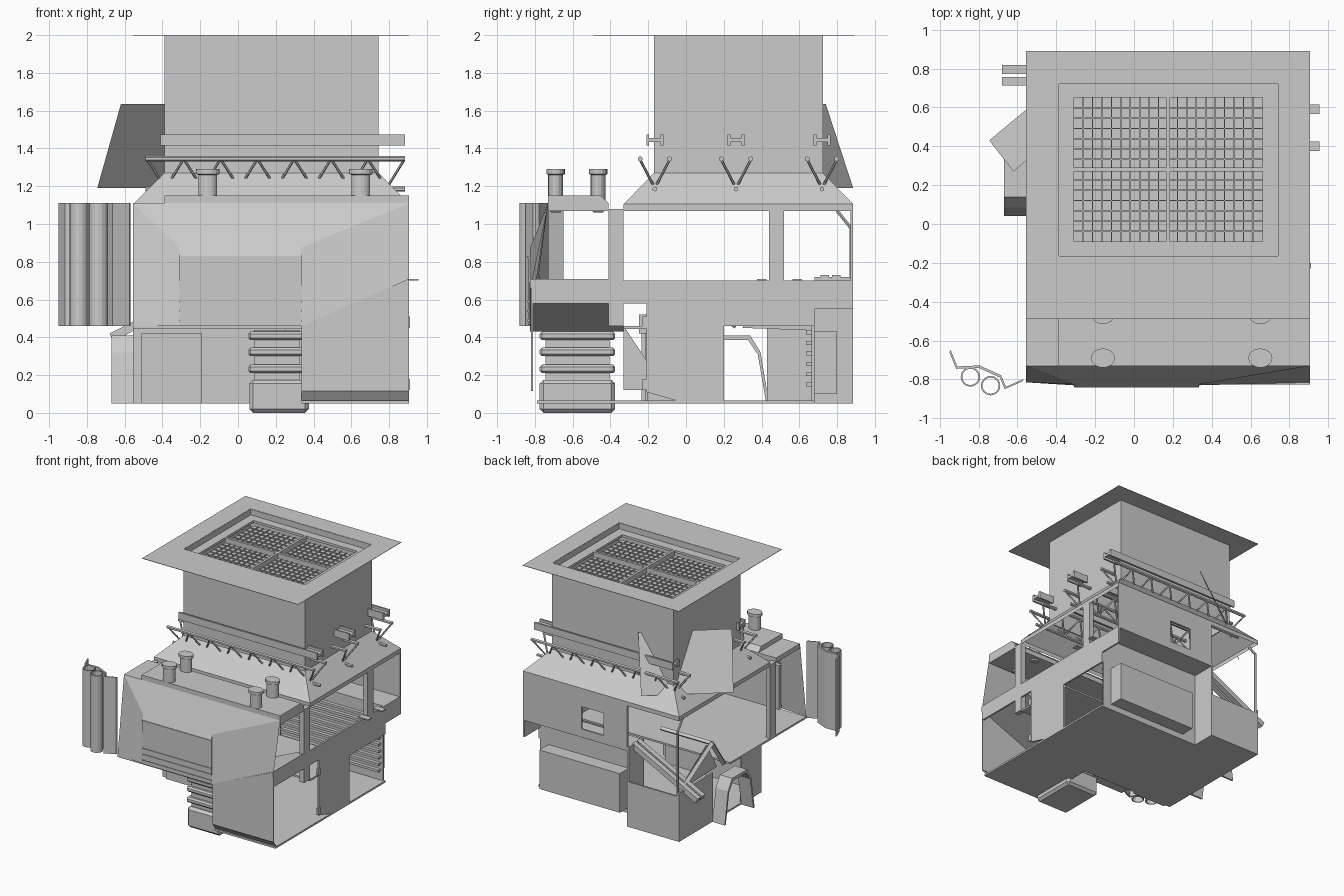
import bpy, bmesh, math
from mathutils import Vector

if "Cube" in bpy.data.objects:
    bpy.data.objects.remove(bpy.data.objects["Cube"])


def mesh(name, verts, faces):
    me = bpy.data.meshes.new(name)
    me.from_pydata(verts, [], faces)
    ob = bpy.data.objects.new(name, me)
    bpy.context.collection.objects.link(ob)
    bm = bmesh.new()
    bm.from_mesh(me)
    bmesh.ops.recalc_face_normals(bm, faces=bm.faces)
    bm.to_mesh(me)
    bm.free()
    return ob


def prism(name, profile, axis, a, b):
    """Extrude a 2D profile along axis; profile holds the other two coordinates in order."""
    n = len(profile)
    verts = []
    for t in (a, b):
        for p in profile:
            v = list(p)
            v.insert(axis, t)
            verts.append(v)
    faces = [list(range(n)), list(range(n, 2 * n))]
    faces += [[i, (i + 1) % n, n + (i + 1) % n, n + i] for i in range(n)]
    return mesh(name, verts, faces)


def box(name, x0, x1, y0, y1, z0, z1, bevel=0):
    ob = prism(name, [(x0, y0), (x1, y0), (x1, y1), (x0, y1)], 2, z0, z1)
    if bevel:
        m = ob.modifiers.new("bevel", 'BEVEL')
        m.width, m.segments = bevel, 1
    return ob


def sheet(name, *pts):
    return mesh(name, pts, [list(range(len(pts)))])


def lathe(name, base, axis, rings, n=12, squash=1, caps=True):
    """Round part from (radius, distance) rings along an axis."""
    q = Vector((0, 0, 1)).rotation_difference(Vector(axis))
    verts = [Vector(base) + q @ Vector((r * math.cos(2 * math.pi * i / n),
             squash * r * math.sin(2 * math.pi * i / n), h)) for r, h in rings for i in range(n)]
    faces = [[k * n + i, k * n + (i + 1) % n, (k + 1) * n + (i + 1) % n, (k + 1) * n + i]
             for k in range(len(rings) - 1) for i in range(n)]
    if caps:
        faces += [list(range(n)), list(range(len(verts) - n, len(verts)))]
    return mesh(name, verts, faces)


def rod(name, p, q, r, n=6):
    d = Vector(q) - Vector(p)
    return lathe(name, p, d.normalized(), [(r, 0), (r, d.length)], n)


def frame(name, o, i, z0, z1):
    """Horizontal picture-frame; o and i are (x0, x1, y0, y1)."""
    v = [(r[a], r[b], z) for z in (z0, z1) for r in (o, i) for a, b in ((0, 2), (1, 2), (1, 3), (0, 3))]
    f = []
    for k in range(4):
        j = (k + 1) % 4
        f += [[k, j, 4 + j, 4 + k], [8 + k, 8 + j, 12 + j, 12 + k],
              [k, j, 8 + j, 8 + k], [4 + k, 4 + j, 12 + j, 12 + k]]
    return mesh(name, v, f)


L, R = -.555, .905

# tower with wide cap and recessed grates
TW = (-.39, .745, -.17, .725)
IN = (-.31, .66, -.09, .65)
for nm, x0, x1, y0, y1 in (("front", -.39, .745, -.17, -.165), ("back", -.39, .745, .72, .725),
                           ("left", -.39, -.385, -.17, .725), ("right", .74, .745, -.17, .725)):
    box("tower_wall_" + nm, x0, x1, y0, y1, 1.25, 1.999)
frame("tower_cap", (L, R, -.49, .89), TW, 1.997, 2.0)
frame("grate_ledge", TW, IN, 1.93, 1.95)
box("grate_floor", IN[0], IN[1], IN[2], IN[3], 1.9, 1.905)
box("grate_bar_long", .165, .185, IN[2], IN[3], 1.9, 1.95)
box("grate_bar_cross", IN[0], IN[1], .27, .29, 1.9, 1.95)
for k in range(1, 20):
    x = IN[0] + .97 * k / 20
    box("grate_slat_y", x - .003, x + .003, IN[2], IN[3], 1.905, 1.913)
for k in range(1, 14):
    y = IN[2] + .74 * k / 14
    box("grate_slat_x", IN[0], IN[1], y - .003, y + .003, 1.905, 1.913)

# sloped roof with lip, open underneath
b, t = (L, R, -.33, .885), (-.39, .745, -.17, .725)
c = ((0, 2), (1, 2), (1, 3), (0, 3))
rv = [(s[i], s[j], z) for s, z in ((b, 1.07), (b, 1.105), (t, 1.27)) for i, j in c]
mesh("roof", rv, [[k * 4 + i, k * 4 + (i + 1) % 4, k * 4 + 4 + (i + 1) % 4, k * 4 + 4 + i]
                  for k in range(2) for i in range(4)])

# I-beams and triangular trusses running across the tower
I = [(-.045, 1.415), (-.03, 1.415), (-.03, 1.435), (.03, 1.435), (.03, 1.415), (.045, 1.415),
     (.045, 1.475), (.03, 1.475), (.03, 1.455), (-.03, 1.455), (-.03, 1.475), (-.045, 1.475)]
for y in (-.165, .265, .72):
    prism("i_beam", [(y + u, z) for u, z in I], 0, -.41, .885)
    rod("truss_apex", (-.49, y, 1.185), (.885, y, 1.185), .013)
    for s in (-1, 1):
        yt = y + s * .078
        rod("truss_chord", (-.49, yt, 1.345), (.885, yt, 1.345), .014)
        for k in range(7):
            x = -.48 + k * .195
            rod("truss_strut", (x, yt, 1.34), (x + .097, y, 1.19), .007)
            rod("truss_strut", (x + .19, yt, 1.34), (x + .097, y, 1.19), .007)

# leaning sheet at the tower's back left corner
sheet("deflector", (-.745, .43, 1.19), (-.2, .885, 1.19), (-.07, .74, 1.635), (-.62, .27, 1.635))

# front hood slab and chimneys
prism("hood", [(-.73, 1.07), (-.73, 1.15), (-.45, 1.15), (-.41, 1.11), (-.41, 1.07)], 0, -.39, R)
prism("hood_left", [(-.73, 1.07), (-.73, 1.11), (-.41, 1.11), (-.41, 1.07)], 0, L, -.39)
for x in (-.16, .65):
    for y in (-.69, -.465):
        lathe("chimney", (x, y, 1.06), (0, 0, 1), [(.03, 0), (.05, .02), (.05, .2), (.062, .205),
              (.062, .23)], 16, .8)

# faceted front bow
fy = -.835
sheet("bow_top", (-.31, fy, .83), (.335, fy, .83), (.335, -.825, .875), (R, -.73, 1.11),
      (L, -.73, 1.11), (-.31, -.825, .875))
sheet("bow_right", (.335, -.83, .46), (R, -.815, .71), (R, -.73, 1.11), (.335, -.825, .875))
sheet("bow_left", (L, -.815, .46), (-.31, -.83, .46), (-.31, -.825, .875), (L, -.73, 1.11))
box("bow_centre", -.31, .335, fy, -.80, .46, .83)
for z in (.825, .59, .54, .49):
    box("bow_rail", -.31, .335, fy - .006, fy, z - .005, z + .005)
prism("lower_front_right", [(.335, .115), (R, .115), (R, .66), (.335, .43)], 1, -.82, -.81)
sheet("lower_front_sill", (.335, -.815, .115), (R, -.815, .115), (R, -.77, .055), (.335, -.77, .055))

# swung-out door with two hollow vertical tubes
D = [(-.95, -.66), (-.915, -.745), (-.80, -.74), (-.69, -.79), (-.665, -.85), (-.575, -.81)]
prism("door_leaf", D + [(x + .006, y + .012) for x, y in reversed(D)], 2, .46, 1.11)
for x, y in ((-.842, -.787), (-.738, -.832)):
    lathe("door_tube", (x, y, .46), (0, 0, 1),
          [(.042, .65), (.05, .65), (.05, 0), (.042, 0), (.042, .65)], 16, caps=False)

# floors: flat on the left, sloping up to the right band at the front
box("cabin_floor", L, .335, -.815, -.33, .445, .46)
box("cabin_floor_rear", L, R, -.33, .2, .445, .46)
prism("sloped_floor", [(.335, .43), (R, .66), (R, .71), (.335, .46)], 1, -.825, -.33)
box("base_plate", L, R, -.21, .68, .05, .065)
box("base_plate_corner", L, -.07, .68, .885, .05, .065)
box("base_plate_front", .335, R, -.79, -.21, .05, .065)

# right side
box("right_band", .89, R, -.82, -.21, .58, .70)
prism("right_panel", [(-.21, .11), (0, .05), (.2, .05), (.2, .70), (-.21, .70)], 0, .89, R)
box("right_rear_panel", .89, R, .2, .68, .46, .70)
box("right_rear_upper", .89, R, .68, .885, .55, .70)
for y in (.40, .59):
    box("right_sill_trim", .86, .955, y - .025, y + .025, .70, .71)
for z in (.15, .48):
    box("side_hinge", R - .01, R + .006, -.23, -.2, z - .03, z + .03)

# pillars holding the roof
box("pillar_right_front", .86, R, -.41, -.33, .46, 1.08)
box("pillar_right_rear", .86, R, .44, .52, .7, 1.08)
box("pillar_left", L, L + .04, -.41, -.33, .46, 1.08)
rod("corner_brace", (L + .02, .80, 1.07), (L + .02, .88, .97), .01)
rod("corner_post", (L + .02, .875, .98), (L + .02, .875, .42), .01)

# lower walls
box("lower_front_wall", L, .335, -.215, -.2, .05, .46)
box("lower_front_plate", -.51, -.19, -.235, -.215, .05, .42)
box("inner_pocket", .25, .4, -.25, -.21, .42, .52)
prism("inner_gusset", [(-.33, .12), (-.21, .12), (-.21, .28), (-.33, .46)], 0, .34, .36)
box("left_wall_front", L, L + .015, -.21, .05, .05, .46)
box("left_wall_back", L, L + .015, .43, .885, .05, .46)
box("back_corner_wall", L, -.07, .87, .885, .05, .43)
box("back_corner_side", -.085, -.07, .68, .885, .05, .72)

# doorway arch on the left side
P = [(-.2, .05), (-.155, .32), (-.1, .41), (.1, .41), (.155, .32), (.2, .05)]
Q = [(.185, .05), (.14, .31), (.09, .385), (-.09, .385), (-.14, .31), (-.185, .05)]
prism("arch", [(.24 + u, z) for u, z in P + Q], 0, -.67, L)

# back wall with window, recessed lower wall and storage box
y0, y1 = .87, .885
box("back_wall_low", -.07, R, y0, y1, .70, .76)
box("back_wall_high", -.07, R, y0, y1, .95, 1.08)
box("back_wall_left", -.07, .15, y0, y1, .76, .95)
box("back_wall_right", .36, R, y0, y1, .76, .95)
box("back_overhang", -.07, R, .66, .885, .69, .70)
box("back_lower_wall", -.07, .89, .665, .68, .05, .70)
box("storage_box", .06, .81, .68, .80, .10, .43)
for k in range(9):
    z = .14 + k * .055
    box("inner_slat", -.05, .87, .635, .665, z, z + .02)

# slanted rails at the open back left corner
for y in (.735, .795):
    prism("slant_rail", [(-.07, .73), (-.07, .68), (-.66, .38), (-.68, .42)], 1, y - .022, y + .022)
rod("slant_frame", (-.52, .84, .43), (-.52, .40, .69), .022, 4)
rod("slant_frame", (-.52, .40, .69), (-.52, .24, .46), .022, 4)
rod("slant_frame", (-.52, .40, .69), (-.05, .40, .69), .018, 4)
sheet("slant_panel", (-.5, .84, .43), (-.5, .44, .69), (-.5, .3, .45))

# ribbed tank under the front
box("tank_base", .06, .375, -.775, -.375, 0, .175, .02)
box("tank_core", .085, .325, -.745, -.405, .15, .44)
for z in (.21, .30, .385):
    box("tank_rib", .055, .35, -.775, -.375, z, z + .045, .012)
